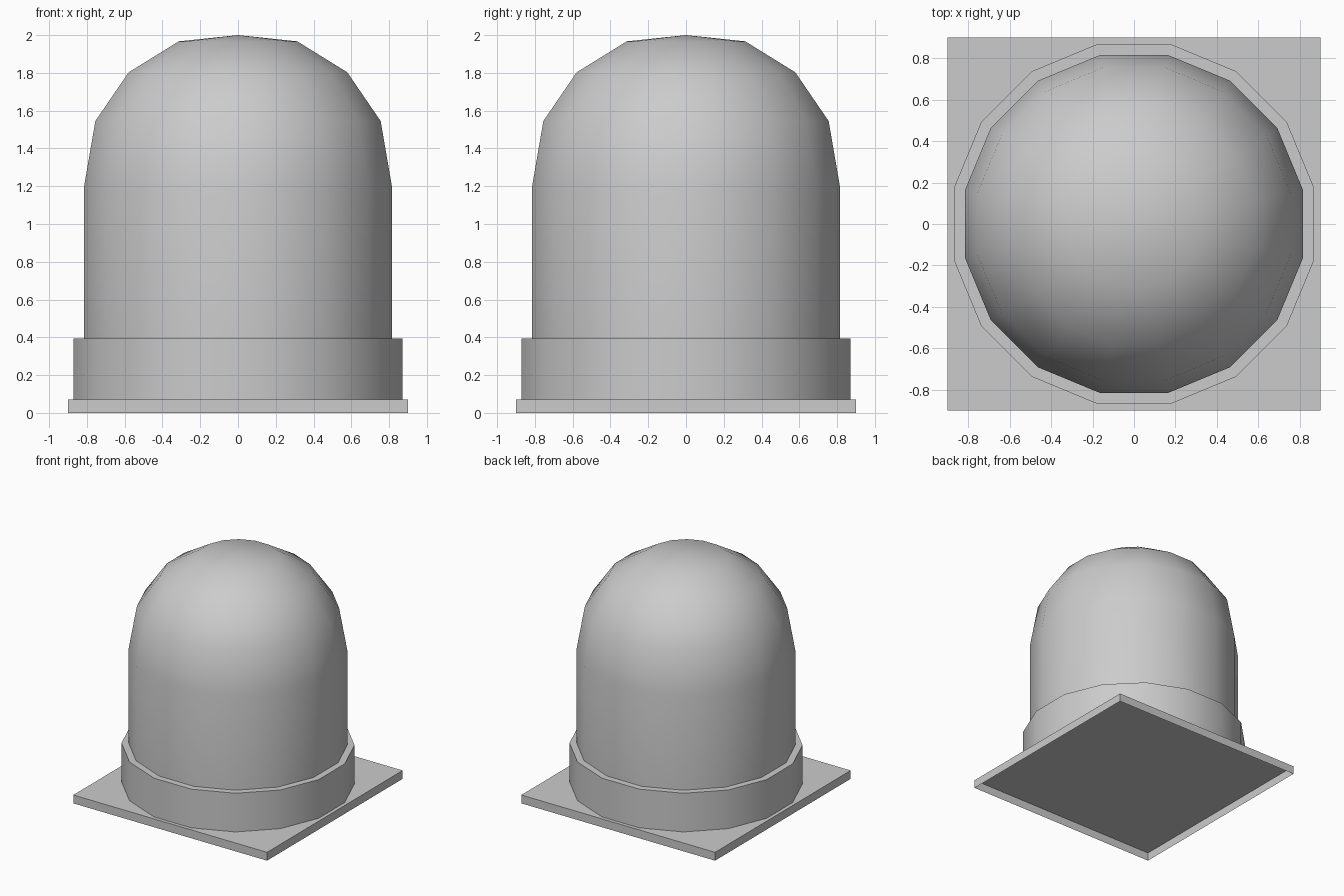
import bpy, bmesh, math

if "Cube" in bpy.data.objects:
    bpy.data.objects.remove(bpy.data.objects["Cube"])

SIDES = 16


def finish(name, bm, smooth):
    bmesh.ops.remove_doubles(bm, verts=bm.verts, dist=1e-5)
    mesh = bpy.data.meshes.new(name)
    bm.to_mesh(mesh)
    bm.free()
    obj = bpy.data.objects.new(name, mesh)
    bpy.context.collection.objects.link(obj)
    if smooth:
        bpy.ops.object.select_all(action='DESELECT')
        obj.select_set(True)
        bpy.context.view_layer.objects.active = obj
        bpy.ops.object.shade_smooth_by_angle(angle=math.radians(40))
    return obj


def lathe(name, profile):
    """Revolve (radius, z) points, listed bottom to top, with flats facing the axes."""
    bm = bmesh.new()
    rings = []
    for r, z in profile:
        if r == 0:
            rings.append([bm.verts.new((0, 0, z))] * SIDES)
            continue
        angles = [(i + 0.5) * math.tau / SIDES for i in range(SIDES)]
        rings.append([bm.verts.new((r * math.cos(a), r * math.sin(a), z)) for a in angles])
    for low, high in zip(rings, rings[1:]):
        for i in range(SIDES):
            j = (i + 1) % SIDES
            corners = [low[i], low[j], high[j], high[i]]
            bm.faces.new(list(dict.fromkeys(corners)))
    return finish(name, bm, True)


# Square base plate, open underneath
bm = bmesh.new()
bmesh.ops.create_cube(bm, size=1)
for v in bm.verts:
    v.co = (v.co.x * 1.8, v.co.y * 1.8, (v.co.z + 0.5) * 0.07)
bottom = [f for f in bm.faces if f.normal.z < -0.5]
bmesh.ops.delete(bm, geom=bottom, context='FACES_ONLY')
finish("base_plate", bm, False)

# Collar with a narrow flat ledge
lathe("collar", [(0.887, 0.07), (0.887, 0.395), (0.8325, 0.395)])

# Straight body closed by a rounded dome
lathe("domed_body", [(0.8325, 0.395), (0.8325, 1.19), (0.77, 1.545),
                     (0.59, 1.803), (0.32, 1.967), (0, 2.0)])
